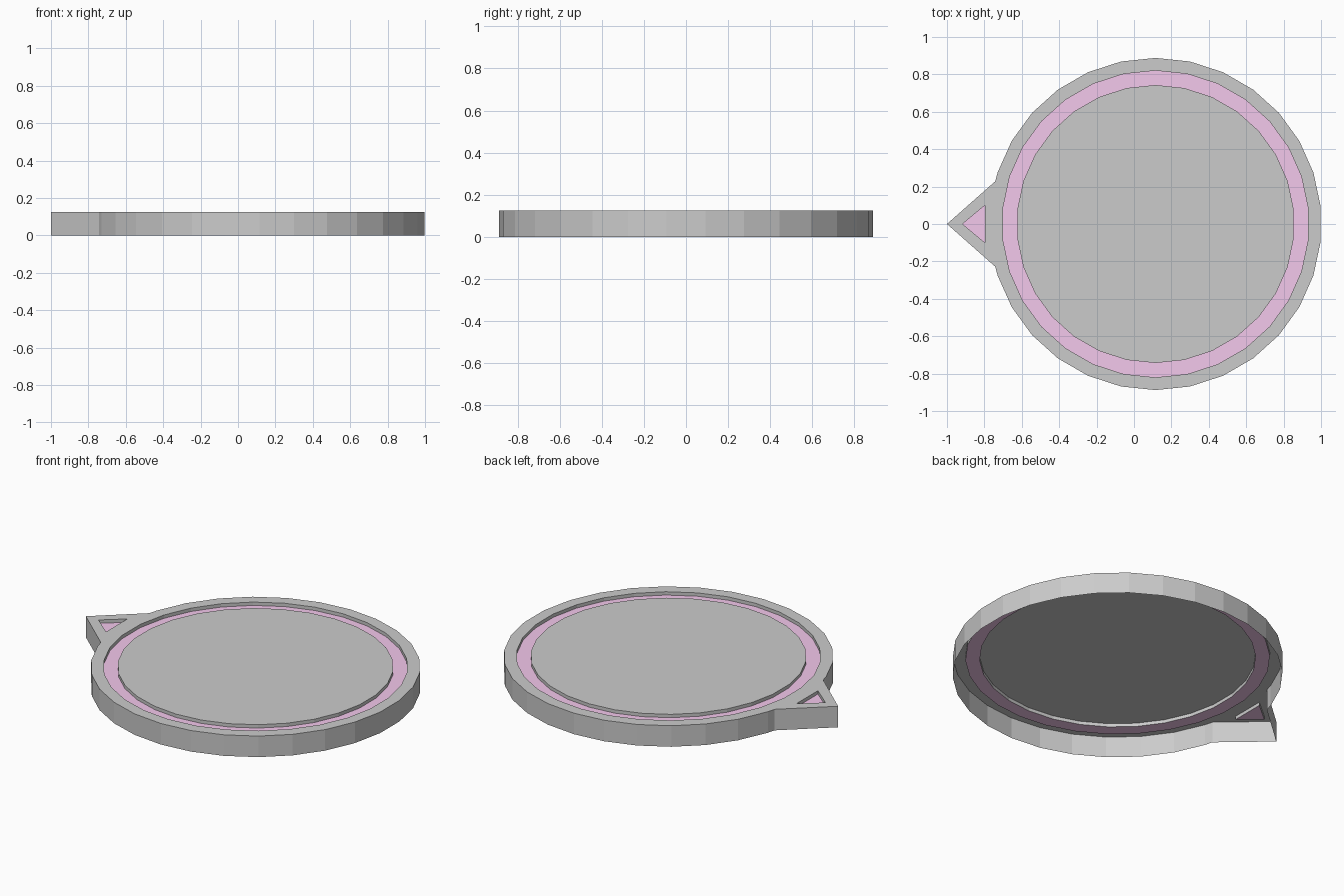
import bpy, bmesh
from math import cos, sin, radians

if "Cube" in bpy.data.objects:
    bpy.data.objects.remove(bpy.data.objects["Cube"])

CX, TOP, DEPTH, SIDES = 0.115, 0.125, 0.02, 30
FLOOR = TOP - DEPTH


def ring(radius, first=0, count=SIDES):
    step = 360 / SIDES
    angles = [radians(-180 + step * (i + 0.5)) for i in range(first, first + count)]
    return [(CX + radius * cos(a), radius * sin(a)) for a in angles]


def loop(bm, points, z):
    return [bm.verts.new((x, y, z)) for x, y in points]


def wall(bm, lower, upper, flip=False):
    n = len(lower)
    for i in range(n):
        j = (i + 1) % n
        quad = [lower[i], lower[j], upper[j], upper[i]]
        bm.faces.new(quad[::-1] if flip else quad)


def finish(bm, name, material=None):
    mesh = bpy.data.meshes.new(name)
    bm.to_mesh(mesh)
    bm.free()
    obj = bpy.data.objects.new(name, mesh)
    bpy.context.collection.objects.link(obj)
    if material:
        mesh.materials.append(material)
    return obj


# Profiles, all counter-clockwise seen from above
outline = [(-1, 0), (-0.742, -0.228)] + ring(0.888, 1, SIDES - 2) + [(-0.742, 0.228)]
groove_outer = ring(0.82)
groove_inner = ring(0.743)
arrow = [(-0.917, 0), (-0.797, -0.1), (-0.797, 0.1)]

# Pointed outer rim: open-bottomed shell with groove and arrow recess
bm = bmesh.new()
edges = []
for points, base, is_hole in ((outline, 0, False), (groove_outer, FLOOR, True), (arrow, FLOOR, True)):
    upper = loop(bm, points, TOP)
    n = len(upper)
    edges += [bm.edges.new((upper[i], upper[(i + 1) % n])) for i in range(n)]
    wall(bm, loop(bm, points, base), upper, flip=is_hole)
fill = bmesh.ops.triangle_fill(bm, edges=edges, use_beauty=True, normal=(0, 0, 1))
top_faces = [f for f in fill["geom"] if isinstance(f, bmesh.types.BMFace)]
for f in top_faces:
    f.normal_update()
    if f.normal.z < 0:
        f.normal_flip()
bmesh.ops.dissolve_limit(bm, angle_limit=0.01, verts=[],
                         edges=list({e for f in top_faces for e in f.edges}))
finish(bm, "pointed_rim")

# Raised centre disc
bm = bmesh.new()
upper = loop(bm, groove_inner, TOP)
wall(bm, loop(bm, groove_inner, FLOOR), upper)
bm.faces.new(upper)
finish(bm, "centre_disc")

# Pink floors of the recesses
pink = bpy.data.materials.new("pink")
pink.diffuse_color = (0.9, 0.58, 0.84, 1)
pink.use_nodes = True
pink.node_tree.nodes["Principled BSDF"].inputs["Base Color"].default_value = pink.diffuse_color

bm = bmesh.new()
wall(bm, loop(bm, groove_outer, FLOOR), loop(bm, groove_inner, FLOOR))
finish(bm, "groove_floor", pink)

bm = bmesh.new()
bm.faces.new(loop(bm, arrow, FLOOR))
finish(bm, "arrow_floor", pink)
